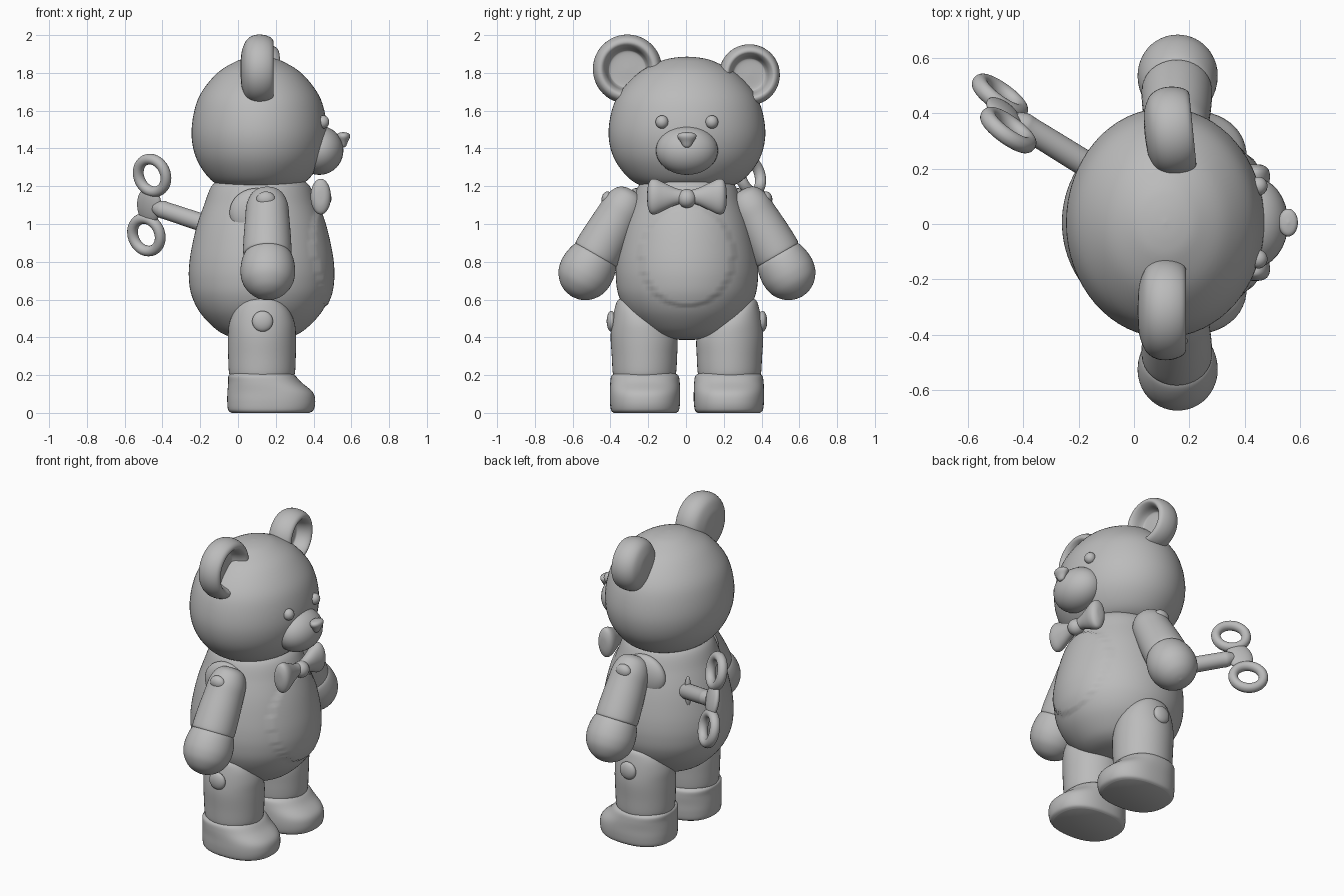
import bpy, bmesh, math
from mathutils import Matrix, Vector

if "Cube" in bpy.data.objects:
    bpy.data.objects.remove(bpy.data.objects["Cube"])

mat = bpy.data.materials.new("plain_grey")
mat.diffuse_color = (0.5, 0.5, 0.5, 1)
mat.use_nodes = True
mat.node_tree.nodes["Principled BSDF"].inputs["Base Color"].default_value = mat.diffuse_color
YC = 0.005  # mirror plane of the bear, which faces +x


def frame(loc, z, x):
    """Matrix with the given origin, local z and local x directions."""
    z = Vector(z).normalized()
    y = z.cross(Vector(x)).normalized()
    x = y.cross(z)
    m = Matrix((x, y, z)).transposed().to_4x4()
    m.translation = Vector(loc)
    return m


def finish(name, bm, m=Matrix()):
    bmesh.ops.transform(bm, matrix=m, verts=bm.verts)
    bmesh.ops.recalc_face_normals(bm, faces=bm.faces)
    me = bpy.data.meshes.new(name)
    bm.to_mesh(me)
    bm.free()
    me.materials.append(mat)
    ob = bpy.data.objects.new(name, me)
    bpy.context.collection.objects.link(ob)
    return ob


def loft(name, rings, m=Matrix(), segs=48, steps=5, power=1.0):
    """Smooth skin through rings of (z, cx, cy, rx, ry)."""
    pts = [Vector(r) for r in rings]
    pts = [pts[0]] + pts + [pts[-1]]
    path = []
    for i in range(1, len(pts) - 2):
        a, b, c, d = pts[i - 1:i + 3]
        for k in range(steps):
            t = k / steps
            path.append(0.5 * (2 * b + (c - a) * t + (2 * a - 5 * b + 4 * c - d) * t * t
                               + (3 * b - a - 3 * c + d) * t ** 3))
    path.append(pts[-1])
    bm = bmesh.new()
    loops = []
    for z, cx, cy, rx, ry in path:
        loop = []
        for j in range(segs):
            c, s = math.cos(math.tau * j / segs), math.sin(math.tau * j / segs)
            c, s = (math.copysign(abs(v) ** power, v) for v in (c, s))
            loop.append(bm.verts.new((cx + max(rx, .001) * c, cy + max(ry, .001) * s, z)))
        loops.append(loop)
    for a, b in zip(loops, loops[1:]):
        for j in range(segs):
            k = (j + 1) % segs
            bm.faces.new((a[j], a[k], b[k], b[j]))
    bm.faces.new(loops[0])
    bm.faces.new(loops[-1])
    return finish(name, bm, m)


def lathe(name, profile, m=Matrix(), cx=0, cy=0, sx=1, sy=1, **kw):
    return loft(name, [(z, cx, cy, r * sx, r * sy) for z, r in profile], m, **kw)


def ellipsoid(name, loc, radii, m=Matrix()):
    bm = bmesh.new()
    bmesh.ops.create_uvsphere(bm, u_segments=32, v_segments=20, radius=1)
    return finish(name, bm, m @ Matrix.Translation(loc) @ Matrix.Diagonal((*radii, 1)))


# Body with a slightly raised belly patch
body = lathe("body", [(.385, 0), (.392, .1), (.41, .18), (.45, .245), (.53, .32), (.62, .365),
                      (.71, .38), (.8, .377), (.9, .36), (1.0, .335), (1.1, .3), (1.2, .26),
                      (1.25, .2)], cx=.12, cy=YC, sy=.99, segs=96, steps=8)
for v in body.data.vertices:
    if v.co.x > .12 and ((v.co.y - YC) / .245) ** 2 + ((v.co.z - .83) / .265) ** 2 < 1:
        v.co.x += .01

# Head and face
lathe("head", [(1.18, 0), (1.182, .13), (1.2, .235), (1.25, .315), (1.35, .387), (1.47, .415),
               (1.6, .398), (1.7, .352), (1.8, .256), (1.86, .145), (1.88, .07), (1.886, 0)],
      cx=.113, cy=YC, sx=.865, segs=64)
ellipsoid("muzzle", (.43, YC, 1.39), (.128, .165, .13))
lathe("nose", [(1.405, 0), (1.41, .018), (1.435, .034), (1.462, .05), (1.48, .04), (1.487, 0)],
      cx=.558, cy=YC, sx=.7)
for s in (1, -1):
    ellipsoid("eye", (.45, YC + s * .132, 1.54), (.033, .034, .035))

# Ears: thick rim with a dished front
ear = [(0, 0), (0, .45), (.015, .56), (.06, .64), (.083, .75), (.072, .89), (.03, .98),
       (-.02, .97), (-.06, .83), (-.083, .55), (-.09, .3), (-.092, 0)]
for name, loc, size, tilt in (("ear_right", (.105, -.31, 1.82), .185, 0),
                              ("ear_left", (.13, .335, 1.79), .163, .1)):
    lathe(name, [(z, r * size) for z, r in ear], frame(loc, (1, tilt, 0), (0, 0, 1)))

# Bow tie
for s in (1, -1):
    wing = [(0, .03, .03), (.06, .045, .036), (.12, .073, .047), (.165, .093, .054),
            (.193, .088, .048), (.208, .05, .028), (.211, 0, 0)]
    loft("bow_wing", [(z, 0, 0, a, b) for z, a, b in wing],
         frame((.438, YC, 1.145), (0, s, 0), (0, 0, 1)))
ellipsoid("bow_knot", (.445, YC, 1.135), (.05, .05, .05))

for s in (1, -1):
    # Shoulder disc, arm with mitten, arm button
    ellipsoid("shoulder_disc", (.1, YC + s * .27, 1.06), (.145, .06, .13))
    arm = frame((.155, YC + s * .335, 1.09), (0, s * .5, -.865), (1, 0, 0))
    lathe("arm_sleeve", [(-.1, 0), (-.096, .045), (-.07, .085), (-.01, .11), (.07, .117),
                         (.18, .125), (.27, .128), (.295, .122), (.3, .1)], arm)
    lathe("hand", [(.28, .1), (.292, .122), (.32, .135), (.37, .144), (.42, .143), (.47, .127),
                   (.515, .09), (.54, .045), (.548, 0)], arm, cx=.003)
    ellipsoid("arm_button", (.147, YC + s * .42, 1.13), (.05, .032, .042))

    # Leg leaning out at the hip, leg button, shoe
    leg = [(.19, .225, .16, .165), (.215, .225, .168, .175), (.3, .225, .173, .179),
           (.4, .228, .176, .18), (.48, .245, .152, .172), (.55, .285, .098, .137),
           (.595, .32, .047, .08), (.61, .335, .001, .001)]
    loft("leg", [(z, .127, YC + s * y, rx, ry) for z, y, ry, rx in leg])
    ellipsoid("leg_button", (.13, YC + s * .4, .485), (.055, .025, .055))
    foot = [(0, .172, .205, .165), (.015, .174, .226, .18), (.06, .176, .233, .186),
            (.11, .17, .226, .186), (.16, .143, .195, .184), (.195, .127, .178, .178),
            (.21, .125, .16, .16)]
    loft("foot", [(z, x, YC + s * .222, rx, ry) for z, x, rx, ry in foot], power=.85)

# Wind-up key in the back: shaft, bridge, two rings, cross pin
axis = Vector((-.817, .506, .272)).normalized()
across = Vector((.088, -.355, .93)).normalized()
hub = Vector((-.47, .40, 1.10))
key = frame(hub, axis.cross(across), axis)
lathe("key_shaft", [(-.48, .048), (-.25, .047), (-.12, .046), (-.08, .046), (-.04, .03)],
      frame(hub, axis, across))
ellipsoid("key_bridge", (0, 0, 0), (.075, .105, .03), key)
for s in (1, -1):
    tube = [(.03 * math.sin(a), .089 + .028 * math.cos(a))
            for a in (math.tau * i / 12 for i in range(13))]
    ring = lathe("key_ring", tube, key @ Matrix.Translation((0, s * .169, 0)), steps=2)
    bm = bmesh.new()
    bm.from_mesh(ring.data)
    bmesh.ops.delete(bm, geom=[f for f in bm.faces if len(f.verts) > 4], context="FACES_ONLY")
    bmesh.ops.remove_doubles(bm, verts=bm.verts, dist=1e-5)
    bmesh.ops.recalc_face_normals(bm, faces=bm.faces)
    bm.to_mesh(ring.data)
    bm.free()
ellipsoid("key_pin", tuple(hub - axis * .38), (.02, .02, .1))

# Smooth shading, keeping the hard edges
bpy.ops.object.select_all(action="SELECT")
bpy.context.view_layer.objects.active = body
bpy.ops.object.shade_smooth_by_angle(angle=math.radians(45))
